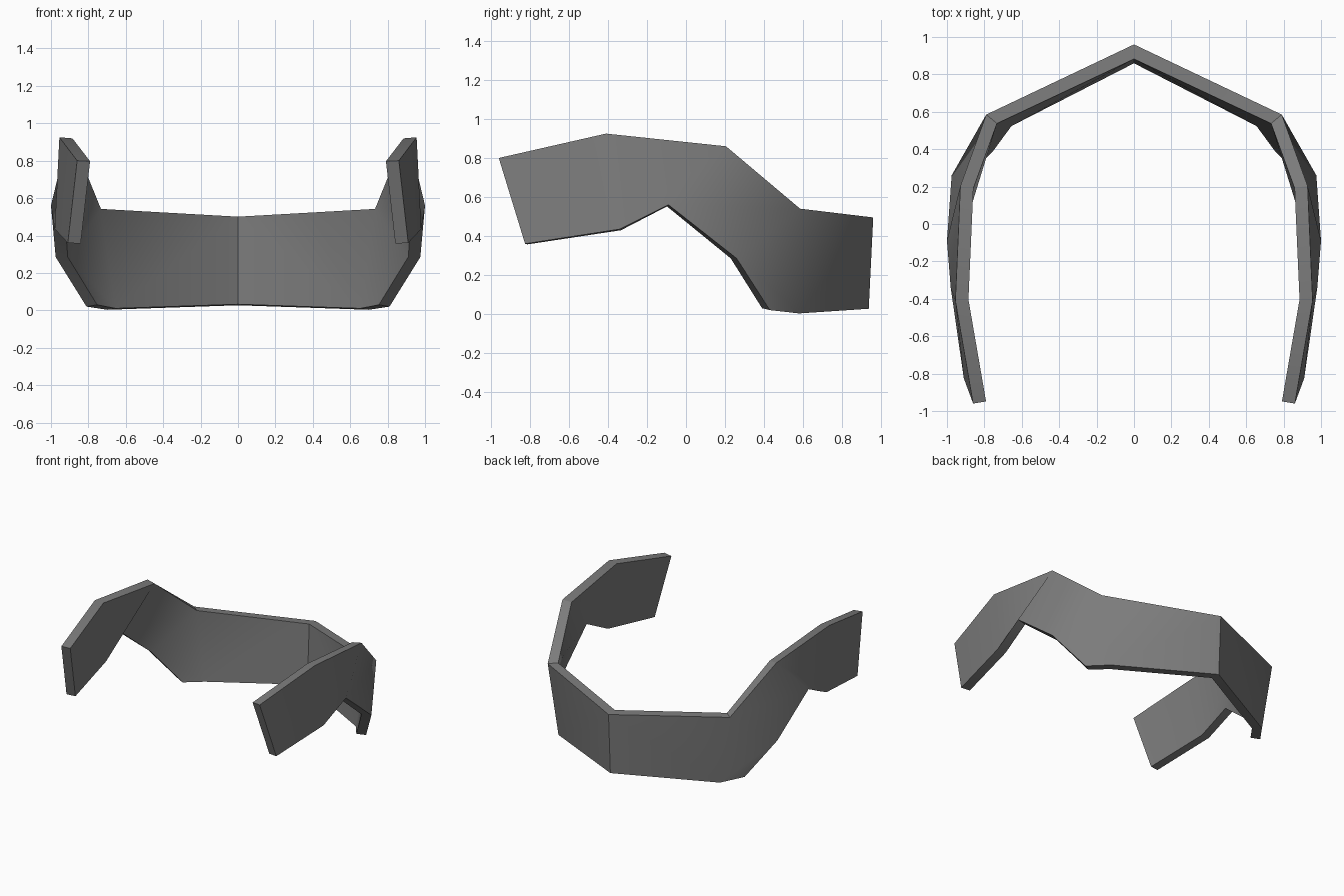
import bpy
import math

old = bpy.data.objects.get("Cube")
if old:
    bpy.data.objects.remove(old, do_unlink=True)

# Flat grey material
grey = bpy.data.materials.new("dark_grey")
grey.use_nodes = True
colour = (0.2, 0.2, 0.2, 1.0)
grey.diffuse_color = colour
grey.node_tree.nodes["Principled BSDF"].inputs["Base Color"].default_value = colour

# Outer skin of the left half: upper and lower edge, from arm tip to back centre
upper = [(.86, -.96, .80), (.955, -.41, .925), (.928, .205, .86),
         (.79, .585, .54), (0, .96, .495)]
lower = [(.91, -.825, .36), (.98, -.34, .435), (1, -.09, .56), (.975, .26, .285),
         (.81, .43, .02), (.7, .58, .003), (0, .937, .027)]
points = upper + lower


def low(i):
    return len(upper) + i


# Arm panels, twisted shoulder, folded corner, back panel
faces = [
    (low(0), low(1), 1, 0),
    (low(1), low(2), 2, 1),
    (low(2), low(3), 3, 2),
    (low(3), low(4), low(5), 3),
    (low(5), low(6), 4, 3),
]
mesh = bpy.data.meshes.new("curved_band")
mesh.from_pydata(points, [], faces)
mesh.materials.append(grey)
band = bpy.data.objects.new("curved_band", mesh)
bpy.context.collection.objects.link(band)

# Mirror to the right half, then thicken inwards
mirror = band.modifiers.new("mirror", 'MIRROR')
mirror.use_clip = True
wall = band.modifiers.new("wall", 'SOLIDIFY')
wall.thickness = 0.07
wall.offset = -1
wall.use_even_offset = True

# Bake the shape, then smooth only the shallow folds
bpy.ops.object.select_all(action='DESELECT')
band.select_set(True)
bpy.context.view_layer.objects.active = band
for name in ("mirror", "wall"):
    bpy.ops.object.modifier_apply(modifier=name)
bpy.ops.object.shade_smooth_by_angle(angle=math.radians(30))
